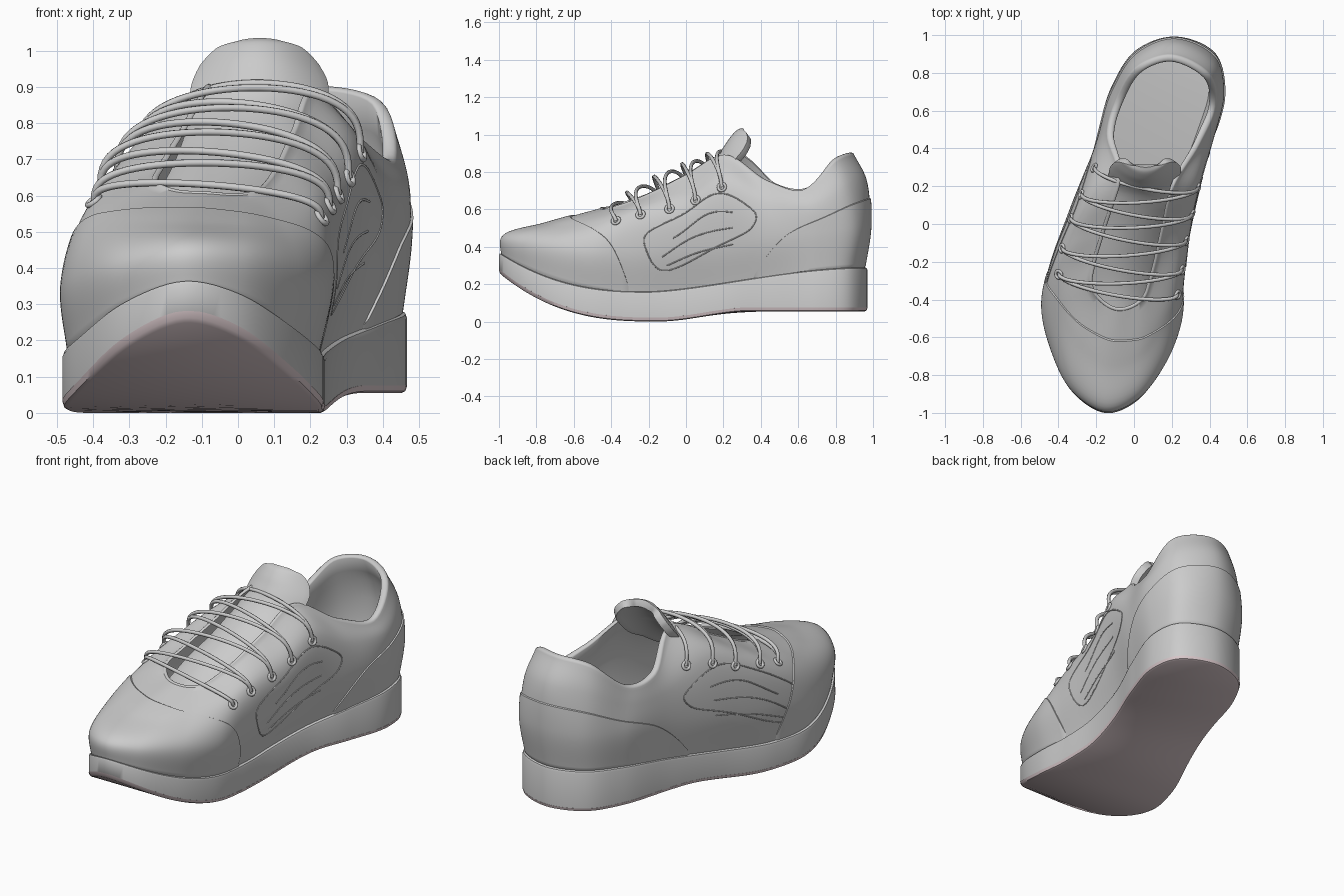
import bpy, math
from mathutils import Vector as V
from mathutils.bvhtree import BVHTree

if "Cube" in bpy.data.objects:
    bpy.data.objects.remove(bpy.data.objects["Cube"])

N, SEG = 152, 8          # columns around the shoe, 8 per control point

# control rings around the shoe, starting at the toe and running counter-clockwise
BASE = [(-.15, -1.0), (.01, -.94), (.15, -.755), (.225, -.53), (.238, -.3), (.25, -.05), (.3, .2),
        (.395, .45), (.466, .7), (.425, .88), (.22, .97), (.01, .9), (-.11, .72), (-.205, .42), (-.315, .1),
        (-.435, -.2), (-.484, -.42), (-.445, -.65), (-.325, -.89)]
WIDE = [(-.15, -.98, .45), (.015, -.915, .44), (.16, -.73, .41), (.245, -.52, .38), (.265, -.3, .38),
        (.29, -.05, .4), (.335, .2, .42), (.42, .45, .45), (.474, .7, .48), (.425, .9, .5), (.22, .985, .52),
        (.015, .915, .5), (-.115, .72, .48), (-.205, .42, .45), (-.33, .1, .42), (-.44, -.2, .38),
        (-.484, -.42, .36), (-.44, -.64, .38), (-.325, -.87, .42)]
SHOULDER = [(-.14, -.75, .525), (.01, -.71, .52), (.12, -.58, .52), (.2, -.43, .54), (.24, -.25, .59),
            (.285, -.02, .63), (.335, .2, .74), (.405, .44, .63), (.472, .67, .62), (.425, .86, .72),
            (.21, .965, .76), (.01, .88, .73), (-.11, .68, .62), (-.185, .44, .62), (-.26, .17, .74),
            (-.36, -.1, .65), (-.4, -.27, .58), (-.38, -.45, .54), (-.28, -.64, .53)]
OPENING = [(-.085, -.46, .605), (0, -.44, .60), (.06, -.39, .61), (.09, -.31, .635), (.12, -.2, .68),
           (.165, 0, .78), (.215, .2, .885), (.35, .42, .745), (.435, .62, .69), (.4, .8, .85),
           (.2, .9, .89), (.02, .84, .86), (-.1, .65, .70), (-.145, .48, .725), (-.09, .26, .9),
           (-.17, -.03, .765), (-.22, -.2, .68), (-.235, -.33, .635), (-.17, -.42, .61)]
BASE = [V((x, y, 0)) for x, y in BASE]
RINGS = [[V(p) for p in r] for r in (WIDE, SHOULDER, OPENING)]


def cr(p, t):
    """Centripetal Catmull-Rom segment."""
    k = [0]
    for a, b in zip(p, p[1:]):
        k.append(k[-1] + math.sqrt((b - a).length) + 1e-5)
    T = k[1] + (k[2] - k[1]) * t
    mix = lambda a, b, s, e: a * ((e - T) / (e - s)) + b * ((T - s) / (e - s))
    a = [mix(p[i], p[i + 1], k[i], k[i + 1]) for i in range(3)]
    b = [mix(a[i], a[i + 1], k[i], k[i + 2]) for i in range(2)]
    return mix(b[0], b[1], k[1], k[2])


def closed_at(r, u):
    i = math.floor(u)
    return cr([r[(i + j) % len(r)] for j in (-1, 0, 1, 2)], u - i)


def open_at(r, v):
    pad = [r[0] * 2 - r[1]] + list(r) + [r[-1] * 2 - r[-2]]
    i = max(0, min(int(v), len(r) - 2))
    return cr(pad[i:i + 4], v - i)


def inward(r, u):
    t = closed_at(r, u + .05) - closed_at(r, u - .05)
    return V((-t.y, t.x, 0)).normalized()


def ramp(y, a, b):
    return max(0, min(1, (y - a) / (b - a)))


def z_bottom(y):
    s = ramp(y, -.15, .35)
    return .26 * ramp(-y, .15, 1) ** 2.7 + .055 * s * s * (3 - 2 * s)


def z_top(y):
    return .16 + .21 * ramp(-y, .2, 1) ** 2.5 + .13 * math.sin(math.pi / 2 * ramp(y, -.2, 1)) ** 1.5


def outline(u, d, zf):
    p = closed_at(BASE, u) + inward(BASE, u) * d
    return V((p.x, p.y, zf(p.y)))


def surf(u, v):
    """Outer skin: u runs around, v from 0 (sole) to 3 (opening)."""
    return open_at([outline(u, .02, lambda y: z_top(y) - .015)] + [closed_at(r, u) for r in RINGS], v)


def surf_off(u, v, d):
    e = .02
    n = (surf(u + e, v) - surf(u - e, v)).cross(surf(u, min(3, v + e)) - surf(u, max(0, v - e)))
    return surf(u, v) + n.normalized() * d


def grid(nu, nv, closed=False):
    return [(j * nu + i, j * nu + (i + 1) % nu, (j + 1) * nu + (i + 1) % nu, (j + 1) * nu + i)
            for j in range(nv - 1) for i in range(nu if closed else nu - 1)]


def cap(o, flip):
    f = [(o + i, o + i + 1, o + N - i - 1, o + (N - i) % N) for i in range(1, N // 2 - 1)]
    f += [(o, o + 1, o + N - 1), (o + N // 2 - 1, o + N // 2, o + N // 2 + 1)]
    return [q[::-1] for q in f] if flip else f


def smooth(ob, angle=40):
    bpy.ops.object.select_all(action='DESELECT')
    ob.select_set(True)
    bpy.context.view_layer.objects.active = ob
    bpy.ops.object.shade_smooth_by_angle(angle=math.radians(angle))
    return ob


def mesh(name, verts, faces, angle=40):
    me = bpy.data.meshes.new(name)
    me.from_pydata(verts, [], faces)
    ob = bpy.data.objects.new(name, me)
    bpy.context.collection.objects.link(ob)
    return smooth(ob, angle)


def tube(name, pts, radius, closed=False):
    cu = bpy.data.curves.new(name, 'CURVE')
    cu.dimensions, cu.bevel_depth, cu.bevel_resolution, cu.use_fill_caps = '3D', radius, 2, True
    sp = cu.splines.new('POLY')
    sp.points.add(len(pts) - 1)
    for q, p in zip(sp.points, pts):
        q.co = (*p, 1)
    sp.use_cyclic_u = closed
    bpy.context.collection.objects.link(bpy.data.objects.new(name, cu))


def slab(name, rings):
    verts = [outline(i / SEG, d, zf) for d, zf in rings for i in range(N)]
    return mesh(name, verts, grid(N, len(rings), True) + cap(0, True) + cap(len(verts) - N, False))


# sole: grey midsole and pinkish outsole
slab("midsole", [(.01, lambda y: z_bottom(y) + .015), (0, lambda y: z_bottom(y) + .02),
                 (0, lambda y: z_top(y) - .015), (.004, lambda y: z_top(y) - .004),
                 (.014, z_top), (.05, z_top)])
outsole = slab("outsole", [(.014, z_bottom), (.004, lambda y: z_bottom(y) + .005),
                           (-.001, lambda y: z_bottom(y) + .021), (.02, lambda y: z_bottom(y) + .022)])
pink = bpy.data.materials.new("outsole_pink")
pink.diffuse_color = (.72, .6, .62, 1)
pink.use_nodes = True
pink.node_tree.nodes["Principled BSDF"].inputs["Base Color"].default_value = pink.diffuse_color
outsole.data.materials.append(pink)

# upper: outer skin, padded rim, lining parallel to the skin, and insole in one shell
rows = [[surf(i / SEG, v / 7) for i in range(N)] for v in range(22)]
skin_v, skin_f = [p for r in rows for p in r], grid(N, 22, True)
rim = rows[-1]
width = [.018 + .022 * ramp(p.y, .15, .5) for p in rim]
norm = [inward(RINGS[2], i / SEG) for i in range(N)]
for k in range(1, 7):
    a = math.pi * k / 6
    rows.append([p + n * (w / 2 * (1 - math.cos(a))) + V((0, 0, .35 * w * math.sin(a)))
                 for p, n, w in zip(rim, norm, width)])
rows += [[surf_off(i / SEG, v, -.045) for i in range(N)] for v in (2.5, 2, 1.5, 1, .6)]
rows.append([outline(i / SEG, .07, lambda y: z_top(y) + .02) for i in range(N)])
verts = [p for r in rows for p in r]
mesh("upper", verts, grid(N, len(rows), True) + cap(len(verts) - N, False), 50)


# raised overlays following the skin
def overlay(name, u0, u1, top, d, nu=90, nv=24):
    v = []
    for j in range(nv):
        for i in range(nu):
            u = u0 + (u1 - u0) * i / (nu - 1)
            edge = j in (0, nv - 1) or i in (0, nu - 1)
            t = 1 if j == nv - 1 else .985 * j / (nv - 2)
            v.append(surf_off(u, .02 + top(u) * t, -.004 if edge else d))
    mesh(name, v, grid(nu, nv))


overlay("toe_overlay", -4, 4, lambda u: .03 + 2.45 * (1 - .65 * (u / 4) ** 2) * (1 - (u / 4) ** 20), .006)
overlay("heel_counter", 6.6, 13.4, lambda u: .05 + 1.5 * (1 - abs((u - 10) / 3.4) ** 4), .007)

# side panel seam and sweeping ridges on both sides
SEAMS = [[(4.3, 1.35), (5.4, 1.8), (6.0, 1.8), (6.7, 1.6), (6.6, 1.25), (5.9, .95), (4.7, .5), (4.35, 1.0)],
         [(4.9, 1.2), (5.5, 1.5), (6.2, 1.5)], [(4.7, .8), (5.3, 1.15), (6.2, 1.25)],
         [(4.8, .6), (5.5, .85), (6.2, .95)]]
for side in ("right", "left"):
    for k, seam in enumerate(SEAMS):
        c = [V((u if side == "right" else 20 - u, v, 0)) for u, v in seam]
        n = len(c) * 8 if k == 0 else (len(c) - 1) * 8 + 1
        uv = [closed_at(c, i / 8) if k == 0 else open_at(c, i / 8) for i in range(n)]
        tube(f"{side}_panel_seam_{k}", [surf_off(p.x, p.y, -.001) for p in uv], .0035, k == 0)

# tongue: arched strip with a rounded, cupped top (centre x, y, z, half width, side drop)
T = [(-.09, -.52, .53, .12, .04), (-.075, -.33, .585, .15, .05), (-.045, -.15, .67, .17, .06),
     (.01, .03, .775, .18, .07), (.045, .15, .865, .185, .07), (.06, .205, .94, .19, .04),
     (.06, .24, .99, .165, .03), (.06, .275, 1.025, .115, .015), (.06, .3, 1.035, .05, .005)]
centre, shape = [V(t[:3]) for t in T], [V((t[3], t[4], 0)) for t in T]
tv = []
for j in range(49):
    c, s = open_at(centre, j / 6), open_at(shape, j / 6)
    for i in range(17):
        k = i / 8 - 1
        q = s.x * k / .19
        tv.append(c + V((s.x * k, .13 * q * q * ramp(c.y, .1, .26), -s.y * k * k)))
tongue = mesh("tongue", tv, grid(17, 49), 60)
m = tongue.modifiers.new("thickness", 'SOLIDIFY')
m.thickness, m.offset = .04, -1
m = tongue.modifiers.new("soft_edge", 'BEVEL')
m.width, m.segments = .014, 3

# eyelets seated on the skin
bvh = BVHTree.FromPolygons(skin_v, skin_f)
RIGHT = [(.245, -.38, .55), (.26, -.245, .575), (.285, -.09, .605), (.31, .05, .65), (.345, .19, .72)]
LEFT = [(-.38, -.26, .56), (-.36, -.13, .61), (-.34, .03, .66), (-.29, .16, .71), (-.235, .31, .74)]


def eyelet(name, p):
    loc, n = bvh.find_nearest(V(p))[:2]
    bpy.ops.mesh.primitive_torus_add(major_radius=.02, minor_radius=.008, major_segments=20, minor_segments=8,
                                     location=loc + n * .003, rotation=n.to_track_quat('Z', 'Y').to_euler())
    bpy.context.object.name = name
    smooth(bpy.context.object, 60)
    return loc


R = [eyelet(f"right_eyelet_{i}", p) for i, p in enumerate(RIGHT)]
L = [eyelet(f"left_eyelet_{i}", p) for i, p in enumerate(LEFT)]

# laces: straight bars and crosses arching over the tongue
APEX = [.63, .72, .80, .855, .91]


def lace(name, a, b, apex):
    pts = []
    for i in range(33):
        t = i / 32
        s = math.sin(math.pi * t)
        p = a.lerp(b, .5 - .5 * math.cos(math.pi * t))
        p.y -= .06 * s
        p.z += (apex - (a.z + b.z) / 2) * max(0, s) ** .65
        pts.append(p)
    tube(name, pts, .01)


for i in range(5):
    lace(f"lace_bar_{i}", L[i], R[i], APEX[i])
    if i < 4:
        lace(f"lace_cross_{i}", L[i], R[i + 1], (APEX[i] + APEX[i + 1]) / 2 + .015)
